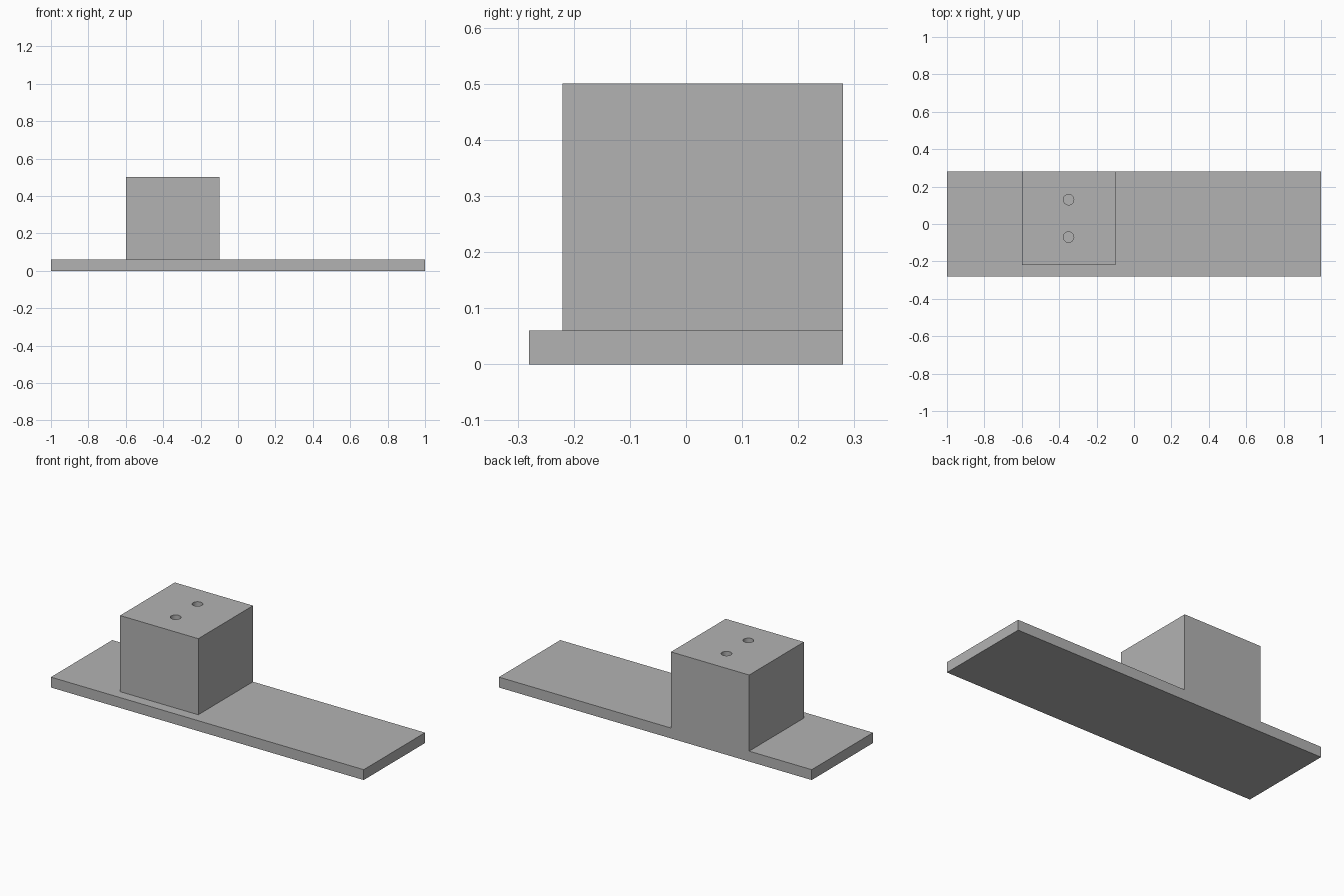
import bpy
import math

cube = bpy.data.objects.get("Cube")
if cube:
    bpy.data.objects.remove(cube, do_unlink=True)

GREY = (0.45, 0.45, 0.45, 1.0)
mat = bpy.data.materials.new("plain grey")
mat.use_nodes = True
mat.diffuse_color = GREY
mat.node_tree.nodes["Principled BSDF"].inputs["Base Color"].default_value = GREY


def box(name, low, high):
    """Box between two opposite corners."""
    centre = [(a + b) / 2 for a, b in zip(low, high)]
    bpy.ops.mesh.primitive_cube_add(size=1, location=centre)
    obj = bpy.context.object
    obj.name = name
    obj.scale = [b - a for a, b in zip(low, high)]
    bpy.ops.object.transform_apply(location=True, rotation=False, scale=True)
    obj.data.materials.append(mat)
    return obj


def combine(target, tool, operation):
    """Apply a boolean and remove the tool."""
    tool.hide_render = True
    mod = target.modifiers.new(operation.lower(), 'BOOLEAN')
    mod.operation = operation
    mod.solver = 'EXACT'
    mod.object = tool
    bpy.context.view_layer.objects.active = target
    bpy.ops.object.modifier_apply(modifier=mod.name)
    bpy.data.objects.remove(tool, do_unlink=True)


# Long base plate with the block standing flush with its back edge
body = box("base_plate_with_block", (-1, -0.28, 0), (1, 0.28, 0.06))
block = box("block", (-0.6, -0.22, 0.03), (-0.1, 0.28, 0.5))
combine(body, block, 'UNION')

# Two blind round holes in the top of the block
for y in (-0.07, 0.13):
    bpy.ops.mesh.primitive_cylinder_add(vertices=32, radius=0.028, depth=0.4,
                                        location=(-0.35, y, 0.5))
    drill = bpy.context.object
    drill.name = "hole_cutter"
    drill.data.materials.append(mat)
    combine(body, drill, 'DIFFERENCE')

# Smooth hole walls, crisp edges
bpy.ops.object.select_all(action='DESELECT')
body.select_set(True)
bpy.context.view_layer.objects.active = body
bpy.ops.object.shade_smooth_by_angle(angle=math.radians(30))
